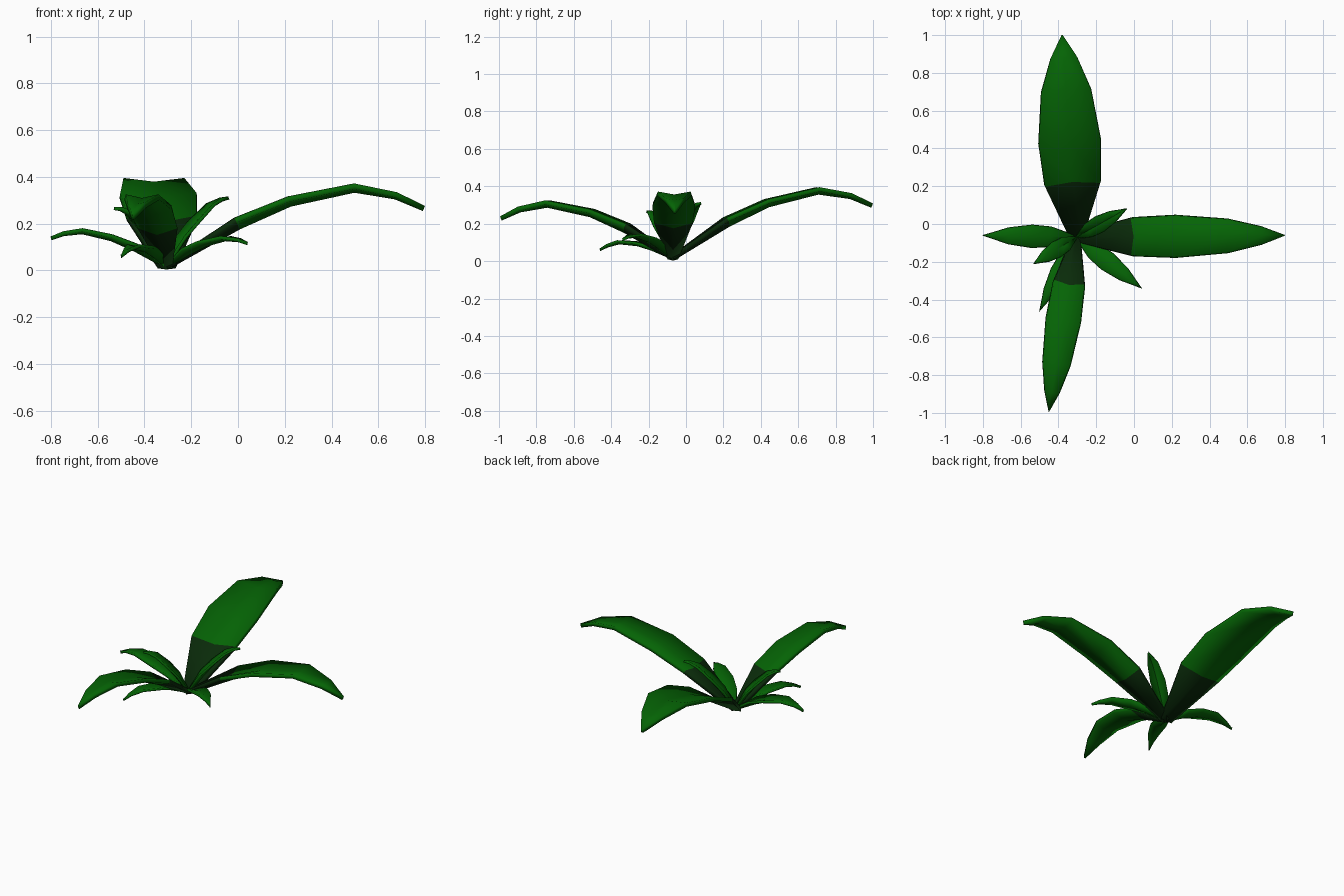
import bpy
import math
from mathutils import Vector

cube = bpy.data.objects.get("Cube")
if cube:
    bpy.data.objects.remove(cube, do_unlink=True)


def material(name, colour):
    mat = bpy.data.materials.new(name)
    mat.use_nodes = True
    mat.diffuse_color = colour
    bsdf = mat.node_tree.nodes["Principled BSDF"]
    bsdf.inputs["Base Color"].default_value = colour
    bsdf.inputs["Roughness"].default_value = 0.8
    return mat


LEAF = material("leaf green", (0.0015, 0.127, 0.0015, 1))
STEM = material("dark stem green", (0.003, 0.024, 0.003, 1))

CENTRE = Vector((-0.305, -0.07, 0.014))
# Shared outline along each leaf: position, arch height, half width, fold
OUTLINE = [(0, 0, 0.22, 0.3), (0.28, 0.68, 0.9, 1.6), (0.48, 1, 1, 1.1),
           (0.73, 0.98, 0.8, 0.8), (0.89, 0.52, 0.43, 0.4), (1, 0, 0.03, 0)]


def leaf(name, tip, arch, half_width, fold, thick, point=1.0, dark_base=False):
    """Arched, folded blade from the crown to its tip."""
    tip = Vector(tip)
    flat = Vector((tip.x - CENTRE.x, tip.y - CENTRE.y, 0)).normalized()
    side = Vector((-flat.y, flat.x, 0))
    spine = [CENTRE.lerp(tip, row[0]) + Vector((0, 0, arch * row[1])) for row in OUTLINE]
    verts, faces = [], []
    last = len(spine) - 1
    for i, p in enumerate(spine):
        along = (spine[min(i + 1, last)] - spine[max(i - 1, 0)]).normalized()
        normal = along.cross(side)
        width = half_width * OUTLINE[i][2] ** point
        lift = fold * OUTLINE[i][3]
        for s in (-1, 0, 1):
            verts.append(p + side * (s * width) + normal * (abs(s) * lift))
    for i in range(last):
        for j in range(2):
            a = i * 3 + j
            faces.append((a, a + 3, a + 4, a + 1))
    mesh = bpy.data.meshes.new(name)
    mesh.from_pydata(verts, [], faces)
    mesh.materials.append(LEAF)
    if dark_base:
        mesh.materials.append(STEM)
        for poly in mesh.polygons[:2]:
            poly.material_index = 1
    obj = bpy.data.objects.new(name, mesh)
    bpy.context.collection.objects.link(obj)
    solid = obj.modifiers.new("thickness", "SOLIDIFY")
    solid.thickness = thick
    solid.offset = 0
    bpy.ops.object.select_all(action="DESELECT")
    obj.select_set(True)
    bpy.context.view_layer.objects.active = obj
    bpy.ops.object.shade_smooth_by_angle(angle=math.radians(35))


# Three large leaves with dark bases
leaf("back_leaf", (-0.38, 0.995, 0.297), 0.15, 0.165, 0.02, 0.024, dark_base=True)
leaf("left_leaf", (0.795, -0.06, 0.265), 0.15, 0.112, 0.02, 0.024, dark_base=True)
leaf("front_leaf", (-0.45, -0.99, 0.228), 0.13, 0.092, 0.02, 0.024, dark_base=True)

# Smaller, more pointed leaves around the crown
leaf("right_leaf", (-0.8, -0.06, 0.137), 0.06, 0.06, 0.013, 0.016, 1.5)
leaf("front_left_small_leaf", (0.04, -0.34, 0.115), 0.045, 0.052, 0.011, 0.014, 1.5)
leaf("back_left_small_leaf", (-0.04, 0.08, 0.31), 0.045, 0.045, 0.013, 0.014, 1.5)
leaf("right_small_leaf", (-0.53, -0.21, 0.265), 0.045, 0.045, 0.011, 0.014, 1.5)
leaf("front_right_small_leaf", (-0.5, -0.46, 0.06), 0.05, 0.045, 0.011, 0.014, 1.5)
